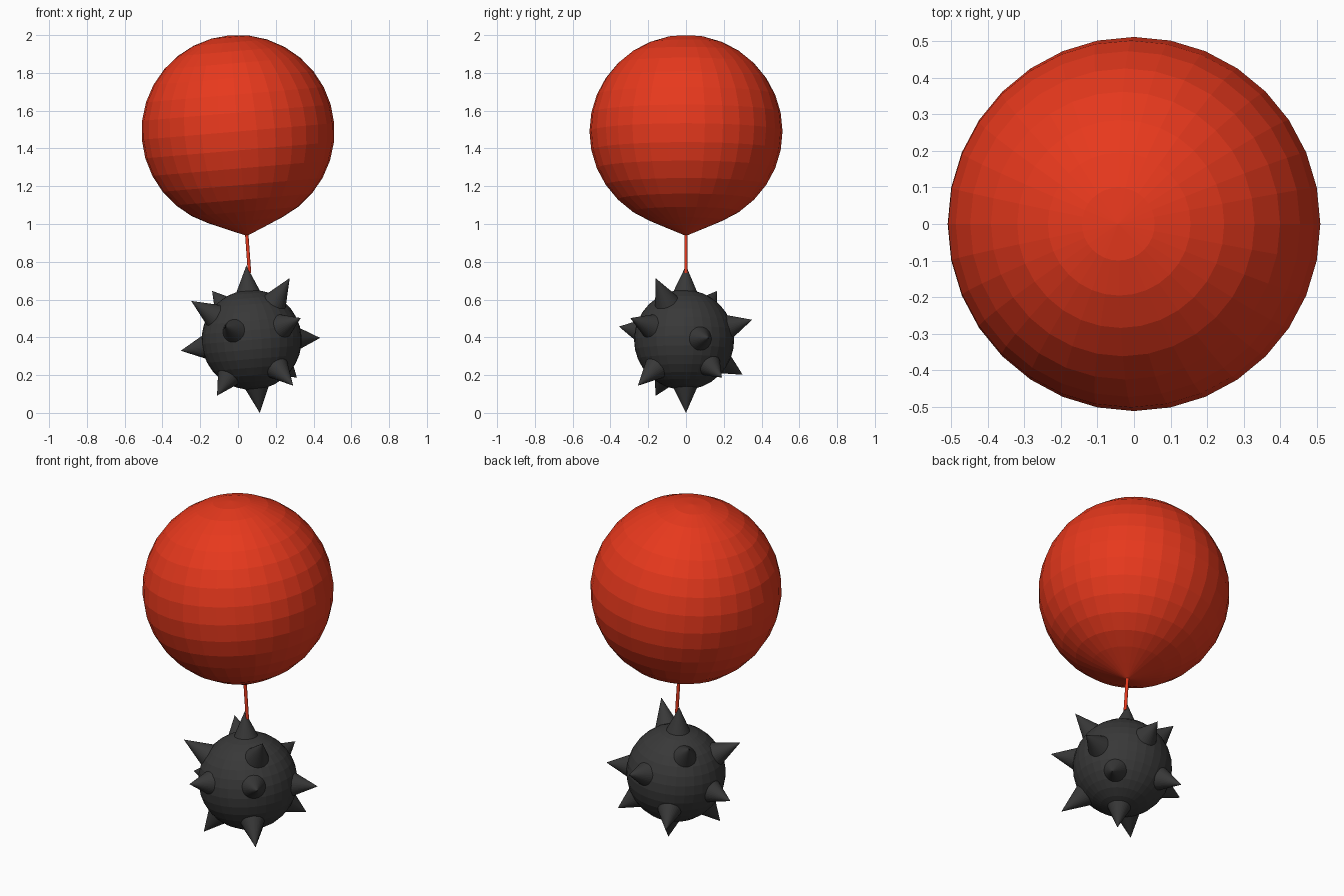
import bpy
import bmesh
import math
from mathutils import Vector, Matrix

if "Cube" in bpy.data.objects:
    bpy.data.objects.remove(bpy.data.objects["Cube"])

TILT = Matrix.Rotation(math.radians(-4.9), 4, 'Y')


def material(name, rgb):
    m = bpy.data.materials.new(name)
    m.diffuse_color = (*rgb, 1)
    m.use_nodes = True
    m.node_tree.nodes["Principled BSDF"].inputs["Base Color"].default_value = m.diffuse_color
    return m


RED = material("red", (0.8, 0.04, 0.012))
DARK = material("charcoal", (0.04, 0.04, 0.04))


def finish(bm, name, mat):
    me = bpy.data.meshes.new(name)
    bm.to_mesh(me)
    bm.free()
    me.materials.append(mat)
    ob = bpy.data.objects.new(name, me)
    bpy.context.collection.objects.link(ob)
    return ob


def cone_between(name, a, b, r1, r2, sides, mat):
    """Cone or cylinder running from point a to point b."""
    a, b = Vector(a), Vector(b)
    d = b - a
    rot = d.to_track_quat('Z', 'Y').to_matrix().to_4x4()
    bm = bmesh.new()
    bmesh.ops.create_cone(bm, cap_ends=True, segments=sides, radius1=r1, radius2=r2,
                          depth=d.length,
                          matrix=Matrix.Translation((a + b) / 2) @ rot)
    bmesh.ops.remove_doubles(bm, verts=bm.verts, dist=1e-5)
    return finish(bm, name, mat)


def ball(name, centre, radius, mat, tip=None, collar=None):
    """Faceted, tilted sphere; the bottom pole can be pulled into a point."""
    bm = bmesh.new()
    bmesh.ops.create_uvsphere(bm, u_segments=32, v_segments=16, radius=radius)
    if tip:
        low = min(bm.verts, key=lambda v: v.co.z)
        for e in low.link_edges:
            e.other_vert(low).co.z = -collar
        low.co.z = -tip
    bm.transform(Matrix.Translation(centre) @ TILT)
    return finish(bm, name, mat)


# Balloon with its pointed neck, and the string
ball("balloon", (0, 0, 1.49), 0.511, RED, tip=0.555, collar=0.513)
cone_between("string", (0.046, 0, 0.95), (0.061, 0, 0.74), 0.009, 0.009, 12, RED)

# Spiked ball
CENTRE = Vector((0.072, -0.01, 0.387))
ball("spiked_ball", CENTRE, 0.265, DARK)

# Spike tips, relative to the middle of the ball
TIPS = [
    (-0.028, 0.01, 0.393), (0.043, 0.01, -0.387),
    (0.363, 0.13, 0.01), (-0.375, 0.03, -0.058),
    (0.202, -0.152, 0.327), (-0.32, -0.14, 0.206),
    (-0.14, -0.345, 0.07), (0.26, -0.285, 0.115),
    (0.22, -0.245, -0.243), (-0.183, -0.15, -0.296),
    (-0.209, 0.175, 0.259), (0.056, 0.36, 0.106),
    (-0.15, 0.31, -0.185), (0.24, 0.2, -0.2),
]
for i, t in enumerate(TIPS):
    t = Vector(t)
    base = CENTRE + t.normalized() * 0.235
    cone_between(f"spike_{i + 1}", base, CENTRE + t, 0.072, 0, 32, DARK)
